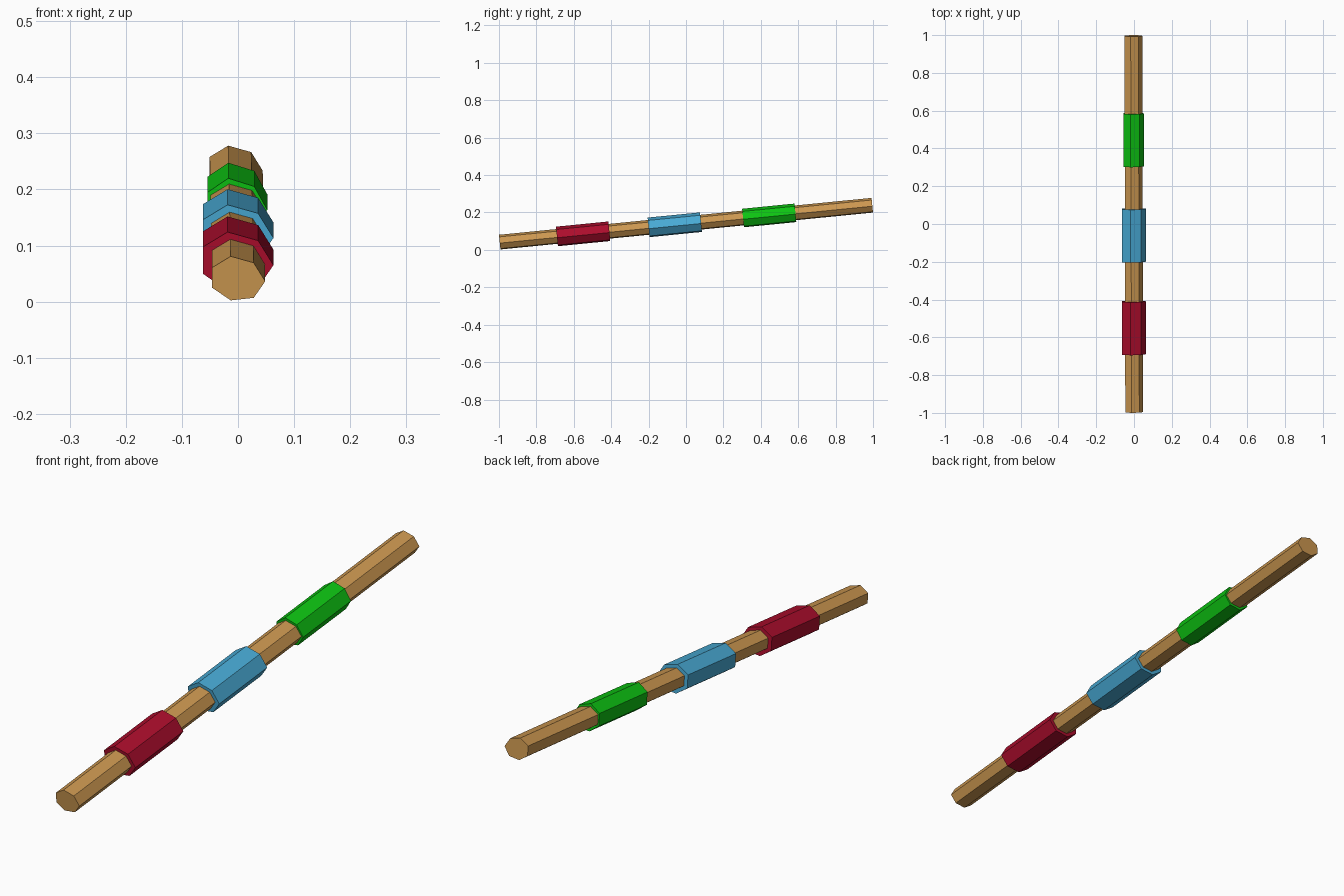
import bpy, bmesh

if "Cube" in bpy.data.objects:
    bpy.data.objects.remove(bpy.data.objects["Cube"])

# Seven-sided, slightly flattened cross-section (x, z)
PROFILE = [(0.0475, -0.005), (0.027, 0.028), (-0.014, 0.0395), (-0.047, 0.0195),
           (-0.047, -0.0165), (-0.014, -0.039), (0.027, -0.0345)]
SLOPE = 0.099   # rise of the shaft per unit of y


def material(name, rgb):
    m = bpy.data.materials.new(name)
    m.diffuse_color = (*rgb, 1)
    m.use_nodes = True
    m.node_tree.nodes["Principled BSDF"].inputs["Base Color"].default_value = m.diffuse_color
    return m


def prism(name, y0, y1, sx, sz, x0, x1, mat):
    """Closed prism along the tilted shaft axis, ends square to the axis."""
    bm = bmesh.new()
    rings = []
    for y, x in ((y0, x0), (y1, x1)):
        zc = 0.041 + (y + 1) * SLOPE
        rings.append([bm.verts.new((x + px * sx, y - pz * sz * SLOPE, zc + pz * sz))
                      for px, pz in PROFILE])
    a, b = rings
    n = len(a)
    for i in range(n):
        j = (i + 1) % n
        bm.faces.new((a[i], a[j], b[j], b[i]))
    bm.faces.new(a)
    bm.faces.new(b)
    bmesh.ops.recalc_face_normals(bm, faces=bm.faces)
    me = bpy.data.meshes.new(name)
    bm.to_mesh(me)
    bm.free()
    me.materials.append(mat)
    ob = bpy.data.objects.new(name, me)
    bpy.context.collection.objects.link(ob)


wood = material("wood", (0.60, 0.31, 0.08))
red = material("red", (0.41, 0.004, 0.025))
blue = material("blue", (0.065, 0.40, 0.66))
green = material("green", (0.004, 0.55, 0.006))

# Wooden shaft
prism("shaft", -0.996, 0.996, 1.0, 1.0, 0.001, -0.0035, wood)
# Coloured wraps
prism("red_wrap", -0.69, -0.41, 1.33, 1.33, 0, 0, red)
prism("blue_wrap", -0.20, 0.08, 1.33, 1.33, 0, 0, blue)
prism("green_wrap", 0.305, 0.585, 1.13, 1.26, -0.0015, -0.0015, green)
